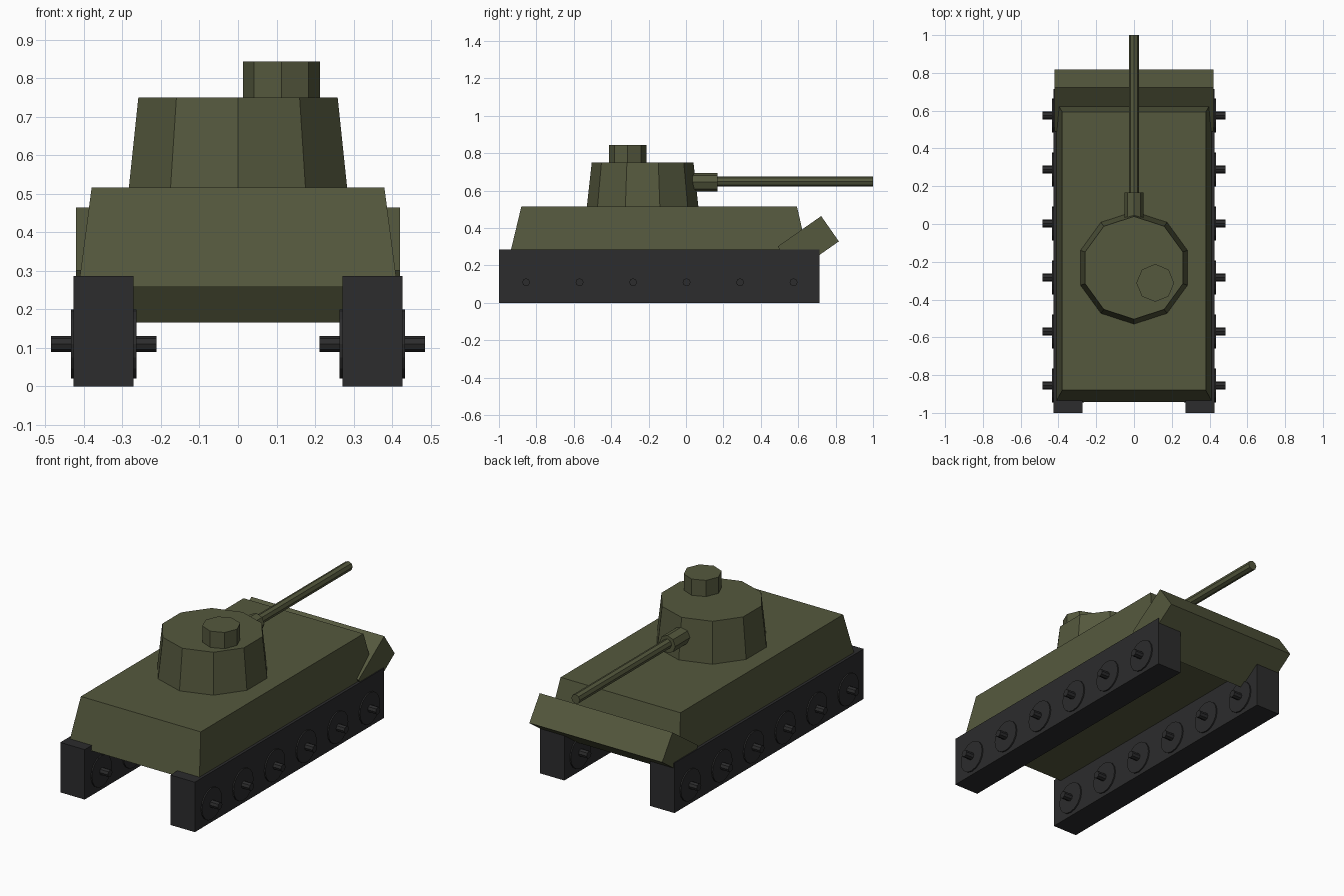
import bpy, bmesh
from math import radians, pi
from mathutils import Matrix, Vector

if "Cube" in bpy.data.objects:
    bpy.data.objects.remove(bpy.data.objects["Cube"], do_unlink=True)


def material(name, colour):
    m = bpy.data.materials.new(name)
    m.use_nodes = True
    m.diffuse_color = colour
    m.node_tree.nodes["Principled BSDF"].inputs["Base Color"].default_value = colour
    return m


OLIVE = material("olive_paint", (0.09, 0.098, 0.047, 1))
DARK = material("dark_rubber", (0.025, 0.025, 0.026, 1))


def finish(name, bm, mat, matrix=Matrix()):
    bmesh.ops.transform(bm, matrix=matrix, verts=bm.verts)
    bmesh.ops.recalc_face_normals(bm, faces=bm.faces)
    mesh = bpy.data.meshes.new(name)
    bm.to_mesh(mesh)
    bm.free()
    mesh.materials.append(mat)
    obj = bpy.data.objects.new(name, mesh)
    bpy.context.collection.objects.link(obj)
    return obj


def box(name, centre, size, mat, tilt=0):
    bm = bmesh.new()
    bmesh.ops.create_cube(bm, size=1)
    bmesh.ops.scale(bm, vec=size, verts=bm.verts)
    return finish(name, bm, mat, Matrix.Translation(centre) @ Matrix.Rotation(tilt, 4, "X"))


def prism(name, start, end, r1, r2, sides, mat, spin=0):
    """Flat-sided cylinder or cone between two points."""
    start, end = Vector(start), Vector(end)
    axis = end - start
    bm = bmesh.new()
    bmesh.ops.create_cone(bm, cap_ends=True, segments=sides, radius1=r1,
                          radius2=r2, depth=axis.length)
    turn = axis.to_track_quat("Z", "Y").to_matrix().to_4x4()
    return finish(name, bm, mat, Matrix.Translation((start + end) / 2) @ turn
                  @ Matrix.Rotation(spin, 4, "Z"))


# Hull with sloping sides
hull = box("hull", (0, -0.145, 0.387), (0.828, 1.594, 0.258), OLIVE)
for v in hull.data.vertices:
    if v.co.z > 0.4:
        v.co.x *= 0.38 / 0.414
        v.co.y = 0.593 if v.co.y > 0 else -0.88

# Tilted plate at the gun end
box("nose_plate", (0, 0.654, 0.315), (0.842, 0.283, 0.165), OLIVE, radians(35))

# Turret and hatch
prism("turret", (0, -0.232, 0.515), (0, -0.232, 0.75), 0.298, 0.272, 10, OLIVE)
prism("hatch", (0.1125, -0.312, 0.74), (0.1125, -0.312, 0.843), 0.1, 0.1, 8, OLIVE)

# Gun
prism("gun_mantlet", (0, 0.0, 0.645), (0, 0.168, 0.645), 0.05, 0.05, 8, OLIVE)
prism("gun_barrel", (0, 0.02, 0.648), (0, 1.0, 0.648), 0.027, 0.027, 8, OLIVE)

# Running gear on both sides
for side, s in (("left", 1), ("right", -1)):
    box(side + "_track", (s * 0.349, -0.143, 0.143), (0.155, 1.714, 0.286), DARK)
    for i in range(6):
        y = -0.855 + i * 0.286
        prism(f"{side}_wheel_{i + 1}", (s * 0.264, y, 0.11), (s * 0.434, y, 0.11),
              0.09, 0.09, 16, DARK)
        prism(f"{side}_axle_{i + 1}", (s * 0.212, y, 0.11), (s * 0.485, y, 0.11),
              0.021, 0.021, 8, DARK)
